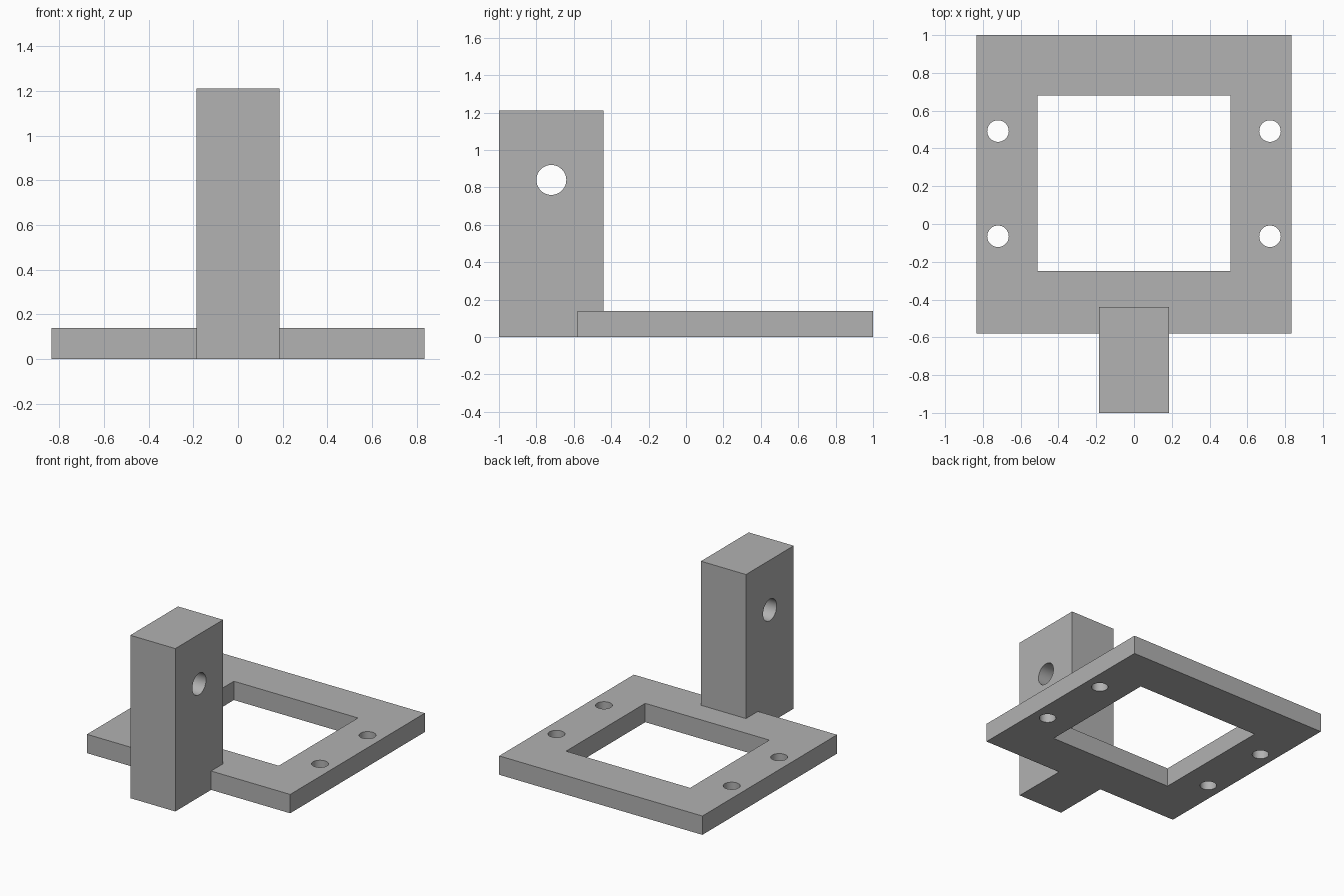
import bpy

cube = bpy.data.objects.get("Cube")
if cube:
    bpy.data.objects.remove(cube, do_unlink=True)

grey = bpy.data.materials.new("plain grey")
grey.use_nodes = True
colour = (0.445, 0.445, 0.445, 1)
grey.diffuse_color = colour
grey.node_tree.nodes["Principled BSDF"].inputs["Base Color"].default_value = colour


def box(name, x, y, z):
    """Box from (min, max) ranges on each axis."""
    ranges = (x, y, z)
    bpy.ops.mesh.primitive_cube_add(size=1, location=[(a + b) / 2 for a, b in ranges])
    ob = bpy.context.object
    ob.name = name
    ob.scale = [b - a for a, b in ranges]
    bpy.ops.object.transform_apply(location=True, rotation=True, scale=True)
    ob.data.materials.append(grey)
    return ob


def drill(name, radius, depth, location, rotation=(0, 0, 0)):
    bpy.ops.mesh.primitive_cylinder_add(vertices=48, radius=radius, depth=depth,
                                        location=location, rotation=rotation)
    ob = bpy.context.object
    ob.name = name
    ob.data.materials.append(grey)
    return ob


def combine(target, tool, operation):
    """Apply a boolean and discard the tool."""
    tool.hide_render = True
    bpy.context.view_layer.objects.active = target
    mod = target.modifiers.new(operation.title(), 'BOOLEAN')
    mod.operation = operation
    mod.solver = 'EXACT'
    mod.object = tool
    bpy.ops.object.modifier_apply(modifier=mod.name)
    bpy.data.objects.remove(tool, do_unlink=True)


# Flat base frame and upright post, merged into one solid
bracket = box("mounting_bracket", (-0.835, 0.835), (-0.58, 1), (0, 0.14))
post = box("post", (-0.185, 0.185), (-1, -0.44), (0, 1.21))
combine(bracket, post, 'UNION')

# Rectangular window in the base
window = box("window_cutter", (-0.51, 0.51), (-0.25, 0.68), (-0.2, 0.4))
combine(bracket, window, 'DIFFERENCE')

# Four screw holes in the base
for x in (-0.72, 0.72):
    for y in (-0.065, 0.492):
        combine(bracket, drill("screw_hole_cutter", 0.057, 0.6, (x, y, 0.07)), 'DIFFERENCE')

# Cross hole through the post
cross = drill("cross_hole_cutter", 0.08, 1, (0, -0.72, 0.84), (0, 1.570796, 0))
combine(bracket, cross, 'DIFFERENCE')

# Round hole walls, crisp edges
bpy.ops.object.select_all(action='DESELECT')
bracket.select_set(True)
bpy.context.view_layer.objects.active = bracket
bpy.ops.object.shade_smooth_by_angle()
